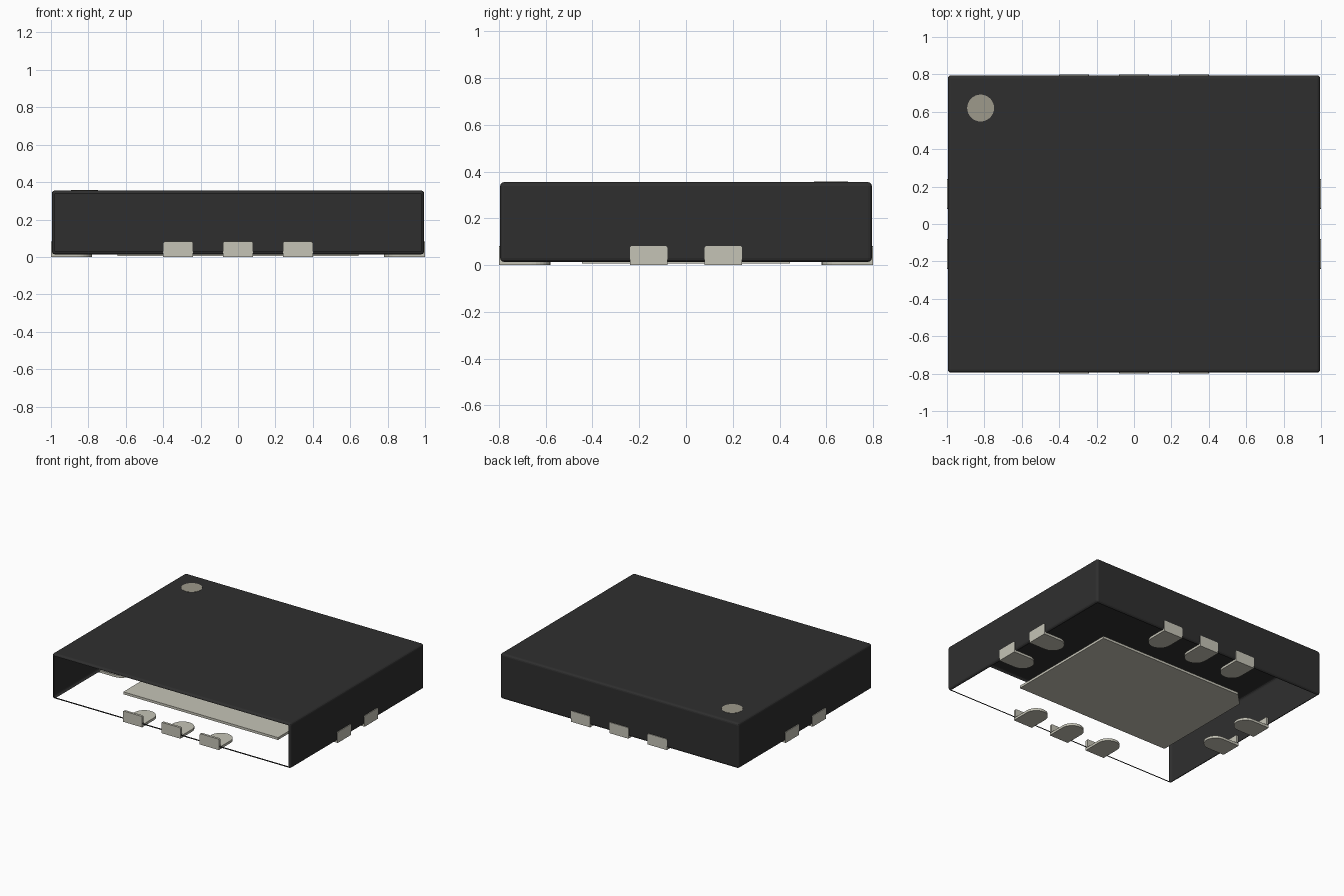
import bpy, bmesh, math
from mathutils import Matrix, Vector

if "Cube" in bpy.data.objects:
    bpy.data.objects.remove(bpy.data.objects["Cube"], do_unlink=True)


def material(name, color):
    m = bpy.data.materials.new(name)
    m.use_nodes = True
    m.diffuse_color = (*color, 1)
    m.node_tree.nodes["Principled BSDF"].inputs["Base Color"].default_value = (*color, 1)
    return m


black = material("black_plastic", (0.028, 0.028, 0.028))
metal = material("tinned_metal", (0.56, 0.55, 0.47))
mark = material("marker_grey", (0.34, 0.32, 0.26))


def finish(bm, name, mat):
    mesh = bpy.data.meshes.new(name)
    bm.to_mesh(mesh)
    bm.free()
    mesh.materials.append(mat)
    obj = bpy.data.objects.new(name, mesh)
    bpy.context.collection.objects.link(obj)
    return obj


def add_box(bm, low, high):
    low, high = Vector(low), Vector(high)
    matrix = Matrix.Translation((low + high) / 2) @ Matrix.Diagonal((*(high - low), 1))
    return bmesh.ops.create_cube(bm, size=1, matrix=matrix)["verts"]


def add_prism(bm, outline, z0, z1):
    face = bm.faces.new([bm.verts.new((x, y, z0)) for x, y in outline])
    top = bmesh.ops.extrude_face_region(bm, geom=[face])["geom"]
    verts = [v for v in top if isinstance(v, bmesh.types.BMVert)]
    bmesh.ops.translate(bm, verts=verts, vec=(0, 0, z1 - z0))
    bmesh.ops.recalc_face_normals(bm, faces=bm.faces[:])


# Package shell: rounded box, open at the front and underneath
bm = bmesh.new()
add_box(bm, (-0.995, -0.795, 0.014), (0.995, 0.795, 0.355))
bmesh.ops.bevel(bm, geom=bm.edges[:], offset=0.016, segments=3, profile=0.5, affect='EDGES')
bm.normal_update()
openings = [f for f in bm.faces if f.calc_area() > 0.3 and (f.normal.y < -0.9 or f.normal.z < -0.9)]
bmesh.ops.delete(bm, geom=openings, context='FACES')
finish(bm, "package_shell", black)

# First-pin dot on the top
bm = bmesh.new()
bmesh.ops.create_cone(bm, cap_ends=True, segments=32, radius1=0.072, radius2=0.072, depth=0.004,
                      matrix=Matrix.Translation((-0.82, 0.62, 0.355)))
finish(bm, "pin_one_dot", mark)

# Central heat pad with one cut corner
bm = bmesh.new()
px, py, cut = 0.645, 0.445, 0.09
add_prism(bm, [(-px, -py), (px, -py), (px, py), (cut - px, py), (-px, py - cut)], 0.006, 0.024)
finish(bm, "heat_pad", metal)


# L-shaped contact: round-ended foot plus upright plate, outer face on local y = 0
def contact(name, x, y, angle):
    bm = bmesh.new()
    half, length = 0.08, 0.22
    arc = [(half * math.cos(a), length - half + half * math.sin(a))
           for a in (math.pi * i / 14 for i in range(15))]
    add_prism(bm, [(-half, 0.018), (half, 0.018)] + arc, 0, 0.018)
    upright = add_box(bm, (-half, 0, 0), (half, 0.018, 0.082))
    corners = [e for e in bm.edges if all(v in upright for v in e.verts)
               and abs(e.verts[0].co.y - e.verts[1].co.y) > 0.01 and e.verts[0].co.z > 0.05]
    bmesh.ops.bevel(bm, geom=corners, offset=0.008, segments=2, profile=0.5, affect='EDGES')
    obj = finish(bm, name, metal)
    obj.location = (x, y, 0)
    obj.rotation_euler.z = angle


for i, x in enumerate((-0.32, 0, 0.32), 1):
    contact(f"front_contact_{i}", x, -0.8, 0)
    contact(f"back_contact_{i}", x, 0.8, math.pi)
for i, y in enumerate((-0.16, 0.16), 1):
    contact(f"left_contact_{i}", 1, y, math.pi / 2)
    contact(f"right_contact_{i}", -1, y, -math.pi / 2)
